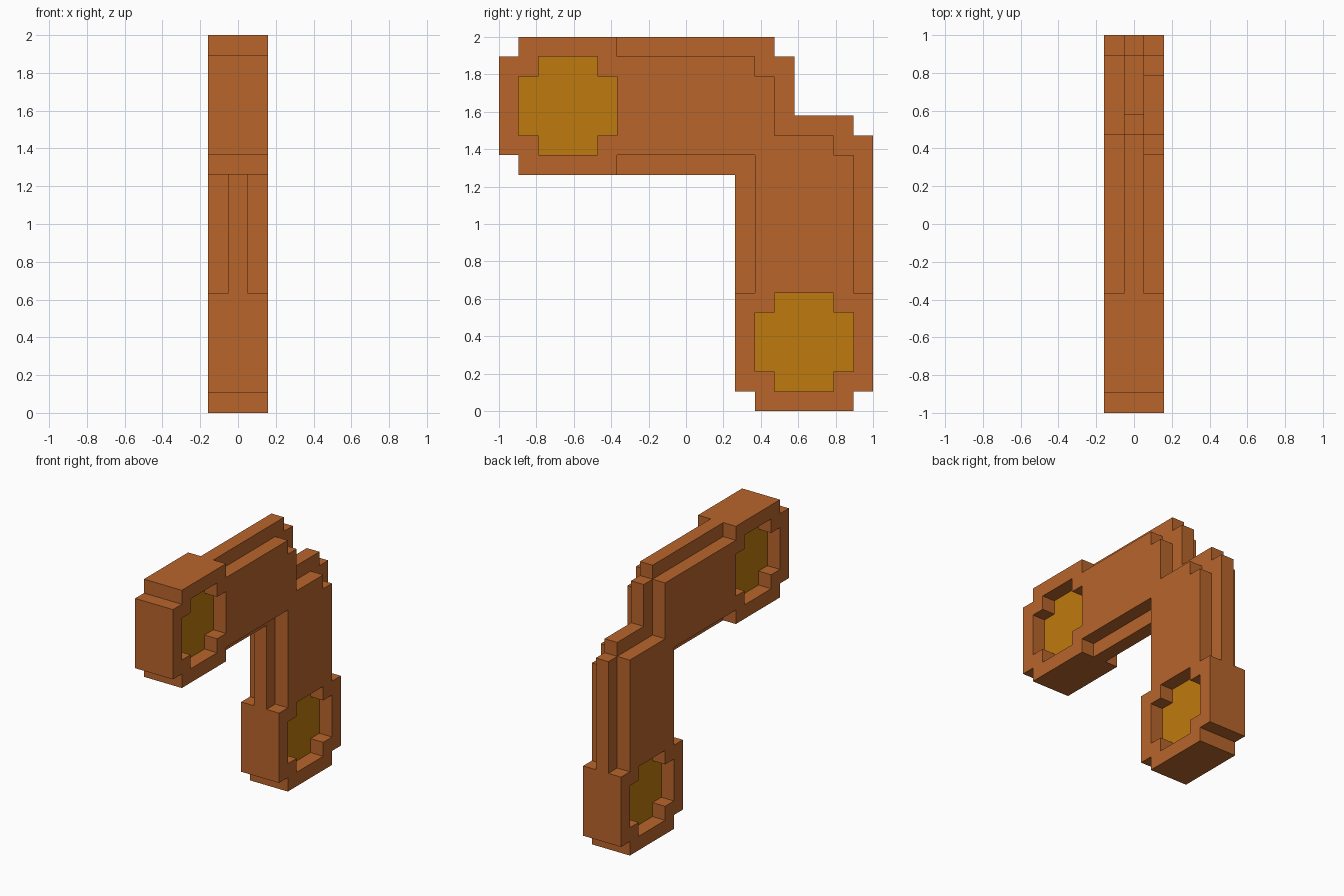
import bpy
import bmesh
import math
from mathutils import Vector

cube = bpy.data.objects.get("Cube")
if cube:
    bpy.data.objects.remove(cube, do_unlink=True)

U = 2 / 19  # size of one block unit


def make_material(name, color):
    mat = bpy.data.materials.new(name)
    mat.diffuse_color = (*color, 1)
    mat.use_nodes = True
    bsdf = mat.node_tree.nodes["Principled BSDF"]
    bsdf.inputs["Base Color"].default_value = (*color, 1)
    return mat


ORANGE = make_material("copper orange", (0.479, 0.130, 0.024))
GOLD = make_material("dark gold", (0.521, 0.195, 0.004))


def fill(*rects):
    """Cells (y, z) covered by rectangles y0, z0, y1, z1."""
    return {(y, z) for y0, z0, y1, z1 in rects
            for y in range(y0, y1) for z in range(z0, z1)}


def recess(y, z):
    """Five by five octagonal recess without its corners."""
    return fill((y, z + 1, y + 5, z + 4), (y + 1, z, y + 4, z + 5))


# End blocks, with stepped outer corners and a recess on each side
end_blocks = fill((1, 12, 6, 19), (0, 13, 6, 18), (12, 1, 19, 6), (13, 0, 18, 6))
recesses = recess(1, 13) | recess(13, 1)

# Middle layer is one unit wider all round than the two side layers
core = end_blocks | fill((6, 12, 14, 19), (6, 12, 15, 18),
                         (12, 1, 19, 14), (13, 0, 18, 15))
# Side layers: square elbow on -x, notched elbow on +x
plain_side = (end_blocks | fill((6, 13, 14, 18), (13, 6, 18, 14))) - recesses
notched_side = (end_blocks | fill((6, 13, 13, 18), (6, 13, 14, 17),
                                  (13, 6, 18, 13), (13, 6, 17, 14))) - recesses

layers = {0: ("right_side_plate", plain_side),
          1: ("elbow_core", core),
          2: ("left_side_plate", notched_side)}
solid = {(x, y, z) for x, (_, cells) in layers.items() for y, z in cells}


def build_layer(name, x, cells):
    """Skin the outward faces of one layer and merge them into flat panels."""
    bm = bmesh.new()
    for y, z in cells:
        centre = Vector((x + 0.5, y + 0.5, z + 0.5))
        for axis in range(3):
            for sign in (-1, 1):
                near = [x, y, z]
                near[axis] += sign
                if tuple(near) in solid:
                    continue
                n, a = Vector((0, 0, 0)), Vector((0, 0, 0))
                n[axis] = sign * 0.5
                a[(axis + 1) % 3] = 0.5
                b = n.cross(a) * 2
                corners = [centre + n + s * a + t * b
                           for s, t in ((-1, -1), (1, -1), (1, 1), (-1, 1))]
                face = bm.faces.new([bm.verts.new(((c.x - 1.5) * U, c.y * U - 1, c.z * U))
                                     for c in corners])
                # Recess floors are gold
                face.material_index = int(axis == 0 and x == 1 and (y, z) in recesses)
    bmesh.ops.remove_doubles(bm, verts=bm.verts, dist=0.001)
    bmesh.ops.dissolve_limit(bm, angle_limit=math.radians(1), verts=bm.verts,
                             edges=bm.edges, delimit={'MATERIAL'})
    mesh = bpy.data.meshes.new(name)
    bm.to_mesh(mesh)
    bm.free()
    mesh.materials.append(ORANGE)
    mesh.materials.append(GOLD)
    bpy.context.collection.objects.link(bpy.data.objects.new(name, mesh))


for x, (name, cells) in layers.items():
    build_layer(name, x, cells)
